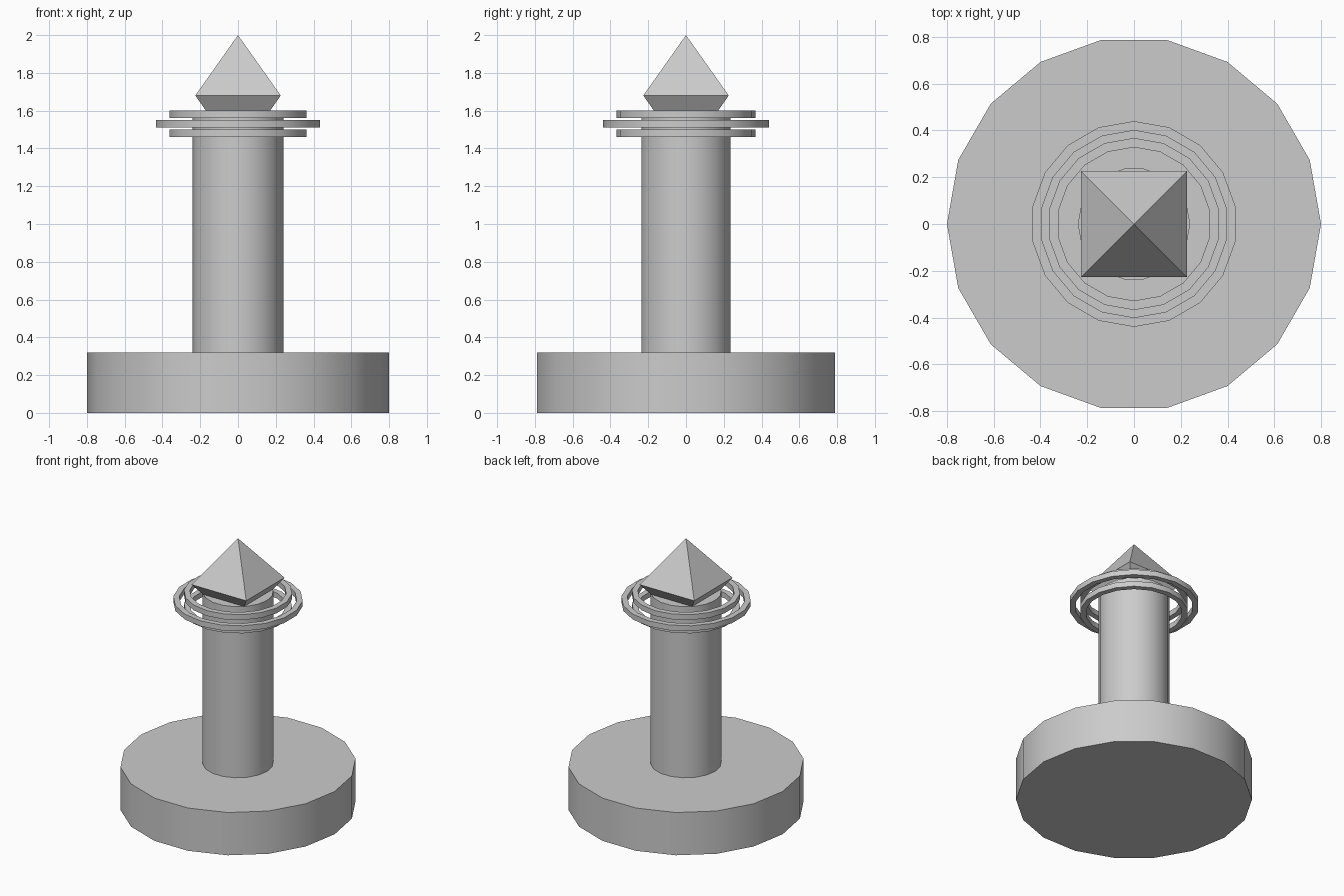
import bpy, bmesh
from math import pi, sin, cos, radians

if "Cube" in bpy.data.objects:
    bpy.data.objects.remove(bpy.data.objects["Cube"])

SIDES = 18


def finish(name, bm, smooth=True):
    bmesh.ops.recalc_face_normals(bm, faces=bm.faces)
    mesh = bpy.data.meshes.new(name)
    bm.to_mesh(mesh)
    bm.free()
    obj = bpy.data.objects.new(name, mesh)
    bpy.context.collection.objects.link(obj)
    if smooth:
        bpy.ops.object.select_all(action='DESELECT')
        obj.select_set(True)
        bpy.context.view_layer.objects.active = obj
        bpy.ops.object.shade_smooth_by_angle(angle=radians(30))
    return obj


def circle(bm, r, z, start):
    return [bm.verts.new((r * cos(start + 2 * pi * i / SIDES),
                          r * sin(start + 2 * pi * i / SIDES), z))
            for i in range(SIDES)]


def bridge(bm, a, b):
    for i in range(SIDES):
        j = (i + 1) % SIDES
        bm.faces.new((a[i], a[j], b[j], b[i]))


def drum(name, r, z0, z1):
    bm = bmesh.new()
    low, high = circle(bm, r, z0, 0), circle(bm, r, z1, 0)
    bridge(bm, low, high)
    bm.faces.new(low)
    bm.faces.new(high)
    return finish(name, bm)


def ring(name, r_in, r_out, z0, z1):
    bm = bmesh.new()
    loops = [circle(bm, r, z, pi / 2) for r, z in
             ((r_out, z0), (r_out, z1), (r_in, z1), (r_in, z0))]
    for k in range(4):
        bridge(bm, loops[k], loops[(k + 1) % 4])
    return finish(name, bm)


# Base disc and column
drum("base", 0.8, 0.0, 0.32)
drum("column", 0.24, 0.32, 1.6)

# Three floating rings around the column top
ring("lower_ring", 0.328, 0.368, 1.46, 1.50)
ring("middle_ring", 0.40, 0.44, 1.51, 1.55)
ring("upper_ring", 0.328, 0.368, 1.56, 1.60)

# Eight-sided crystal, its lower point sunk into the column
bm = bmesh.new()
rim = [bm.verts.new((0.32 * cos(pi / 4 + i * pi / 2),
                     0.32 * sin(pi / 4 + i * pi / 2), 1.68)) for i in range(4)]
for tip_z in (1.36, 2.0):
    tip = bm.verts.new((0, 0, tip_z))
    for i in range(4):
        bm.faces.new((rim[i], rim[(i + 1) % 4], tip))
finish("crystal", bm, smooth=False)
